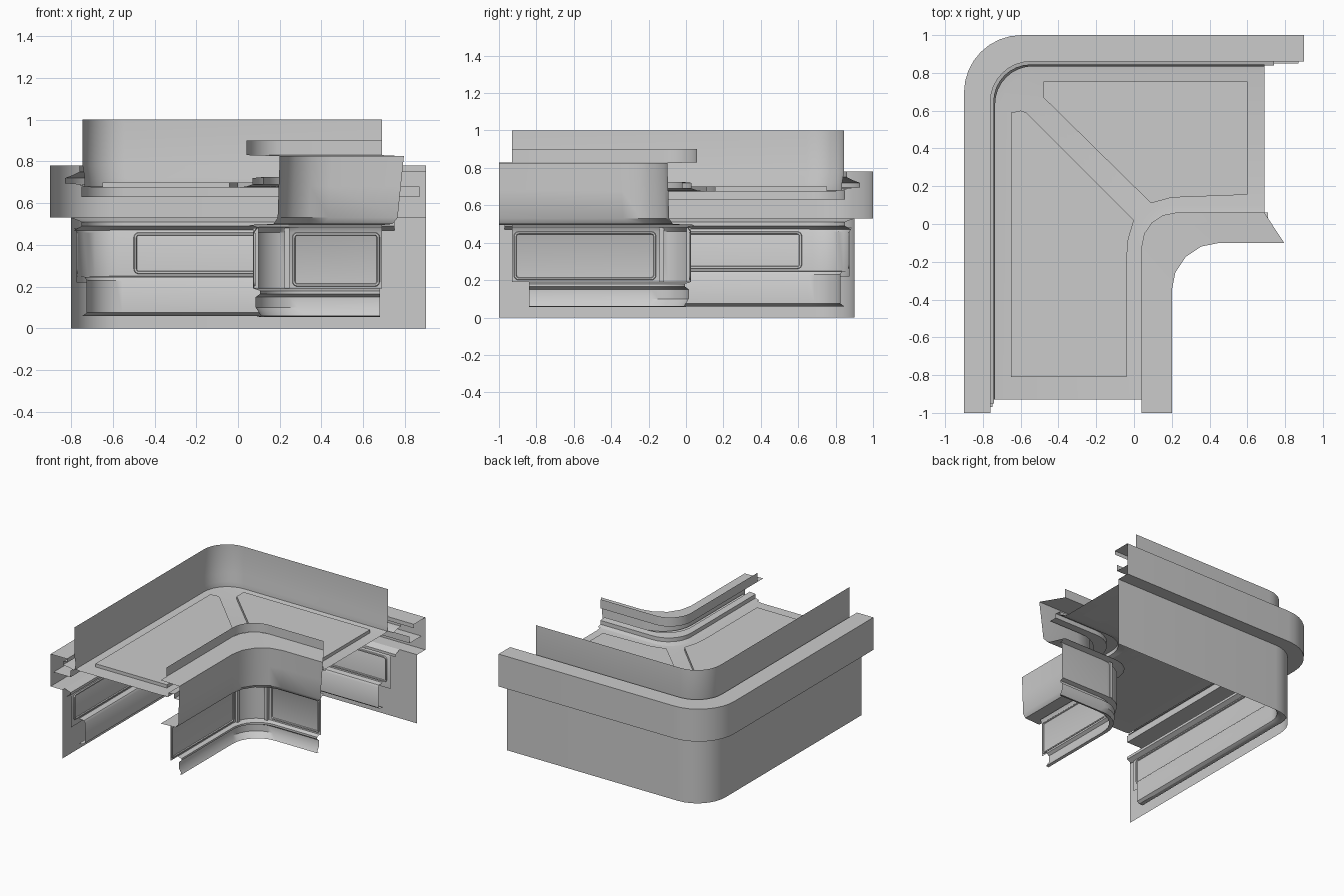
import bpy, bmesh, math

if "Cube" in bpy.data.objects:
    bpy.data.objects.remove(bpy.data.objects["Cube"])


def rail(d, z, r, y0, x1, n):
    """L-shaped path: up along x = d, round the corner, then along y = 0.1 - d."""
    y = 0.1 - d
    pts = [(d, y0, z)]
    for i in range(n + 1):
        a = math.pi - i / n * math.pi / 2
        pts.append((d + r + r * math.cos(a), y - r + r * math.sin(a), z))
    return pts + [(x1, y, z)]


def finish(name, bm, angle=35):
    bmesh.ops.recalc_face_normals(bm, faces=bm.faces)
    me = bpy.data.meshes.new(name)
    bm.to_mesh(me)
    bm.free()
    ob = bpy.data.objects.new(name, me)
    bpy.context.collection.objects.link(ob)
    bpy.ops.object.select_all(action='DESELECT')
    bpy.context.view_layer.objects.active = ob
    ob.select_set(True)
    bpy.ops.object.shade_smooth_by_angle(angle=math.radians(angle))
    return ob


def sweep(name, profile, r, y0, x1, n=8):
    """Sweep (d, z[, end_x]) profile points round the corner."""
    bm = bmesh.new()
    rows = []
    for p in profile:
        end = p[2] if len(p) > 2 else x1
        rad = r(p[0]) if callable(r) else r
        rows.append([bm.verts.new(c) for c in rail(p[0], p[1], rad, y0, end, n)])
    for a, b in zip(rows, rows[1:]):
        for i in range(len(a) - 1):
            bm.faces.new((a[i], a[i + 1], b[i + 1], b[i]))
    return finish(name, bm)


def raised_panel(name, outline, z0, z1):
    bm = bmesh.new()
    lo = [bm.verts.new((x, y, z0)) for x, y in outline]
    top = bm.faces.new(lo)
    res = bmesh.ops.extrude_face_region(bm, geom=[top])
    for v in res['geom']:
        if isinstance(v, bmesh.types.BMVert):
            v.co.z = z1
    face = [f for f in bm.faces if all(abs(v.co.z - z1) < 1e-5 for v in f.verts)]
    bmesh.ops.inset_region(bm, faces=face, thickness=0.01)
    return finish(name, bm)


def wall_frame(name, a0, a1, z0, z1, place, r=0.025, w=0.012):
    """Rounded-rectangle trim ring; place(a, z, lift) maps it on to a wall."""
    def loop(m):
        out = []
        for k, (ca, cz) in enumerate([(a1 - r, z1 - r), (a0 + r, z1 - r),
                                      (a0 + r, z0 + r), (a1 - r, z0 + r)]):
            for i in range(5):
                t = (k + i / 4) * math.pi / 2
                out.append((ca + (r - m) * math.cos(t), cz + (r - m) * math.sin(t)))
        return out
    bm = bmesh.new()
    rings = [[bm.verts.new(place(a, z, h)) for a, z in loop(m)]
             for m, h in ((0, 0), (0.003, 0.008), (w, 0.008), (w + 0.003, 0))]
    for p, q in zip(rings, rings[1:]):
        for i in range(len(p)):
            j = (i + 1) % len(p)
            bm.faces.new((p[i], p[j], q[j], q[i]))
    return finish(name, bm)


def outer_r(d):
    return 0.2 + max(0, -0.74 - d) * 0.65


def fascia_r(d):
    return 0.18 + max(0, d - 0.04) * 0.45


# Outer side: tall wall with the projecting box band
sweep("outer_wall_and_band", [(-.8, 0), (-.8, .53), (-.9, .53), (-.9, .78),
                              (-.76, .78), (-.76, .75)], outer_r, -1, .9)
sweep("band_shelf", [(-.895, .63), (-.75, .63), (-.75, .68)], outer_r, -.97, .87)
sweep("band_bracket", [(-.76, .75), (-.79, .735), (-.83, .72), (-.83, .695),
                       (-.77, .69), (-.74, .68)], outer_r, -.95, .74)
sweep("upper_outer_wall", [(-.745, 1), (-.745, .78), (-.735, .72), (-.735, .68)],
      .2, -.93, .69)

# Inside face of the outer wall: cornice, liner and low trim
sweep("outer_cornice", [(-.8, .53), (-.75, .51), (-.75, .49), (-.785, .47)],
      outer_r, -.97, .75)
sweep("outer_liner", [(-.785, .48), (-.775, .46), (-.775, .22)], .2, -.93, .69)
sweep("outer_low_trim", [(-.775, .25), (-.735, .245), (-.725, .23), (-.725, .075),
                         (-.745, .06), (-.775, .06)], .17, -.83, .62)

# Ceiling plate with two raised panels
sweep("ceiling_plate", [(-.735, .68), (-.7, .675), (.0, .675), (.04, .68)],
      .18, -.93, .69)
raised_panel("ceiling_panel_long", [(-.65, -.81), (-.04, -.81), (-.04, -.2),
             (-.03, -.08), (0, .02), (-.57, .59), (-.6, .6), (-.65, .59)], .675, .7)
raised_panel("ceiling_panel_short", [(-.48, .755), (.6, .755), (.6, .155),
             (.2, .14), (.09, .11), (-.48, .67)], .675, .7)

# Inner side: top strip, fascia with cap and floor, bracket under the cap
sweep("inner_top_strip", [(.04, .9), (.04, .83)], fascia_r, -.93, .69)
sweep("inner_fascia", [(.04, .83, .69), (.2, .825, .795), (.195, .68, .78),
                       (.19, .53, .765), (.17, .5, .74), (.04, .495, .69)],
      fascia_r, -1, .79, 4)
sweep("inner_bracket", [(.04, .68), (.07, .69), (.07, .72), (.12, .725),
                        (.12, .69), (.18, .69)], fascia_r, -.95, .71)

# Lower inner wall and its base trim
sweep("inner_lower_wall", [(.05, .495), (.09, .485), (.075, .46), (.075, .19)],
      fascia_r, -.93, .69)
sweep("inner_base_trim", [(.075, .19), (.105, .18), (.105, .165), (.085, .15),
                          (.085, .1), (.11, .06), (.09, .055)], fascia_r, -.84, .68)

# Rounded trim frames on the walls
wall_frame("inner_frame_front", .26, .68, .2, .46, lambda a, z, h: (a, .025 - h, z))
wall_frame("inner_frame_side", -.92, -.16, .2, .46, lambda a, z, h: (.075 + h, a, z))
wall_frame("outer_frame_back", -.5, .66, .26, .46, lambda a, z, h: (a, .875 - h, z))
wall_frame("outer_frame_side", -.9, .62, .26, .46, lambda a, z, h: (-.775 + h, a, z))

# Small posts flanking the inner corner
for name, x, y in (("corner_post_side", .085, -.13), ("corner_post_front", .235, .015)):
    bm = bmesh.new()
    bmesh.ops.create_cube(bm, size=1)
    bmesh.ops.scale(bm, vec=(.025, .025, .29), verts=bm.verts)
    bmesh.ops.translate(bm, vec=(x, y, .335), verts=bm.verts)
    finish(name, bm)
